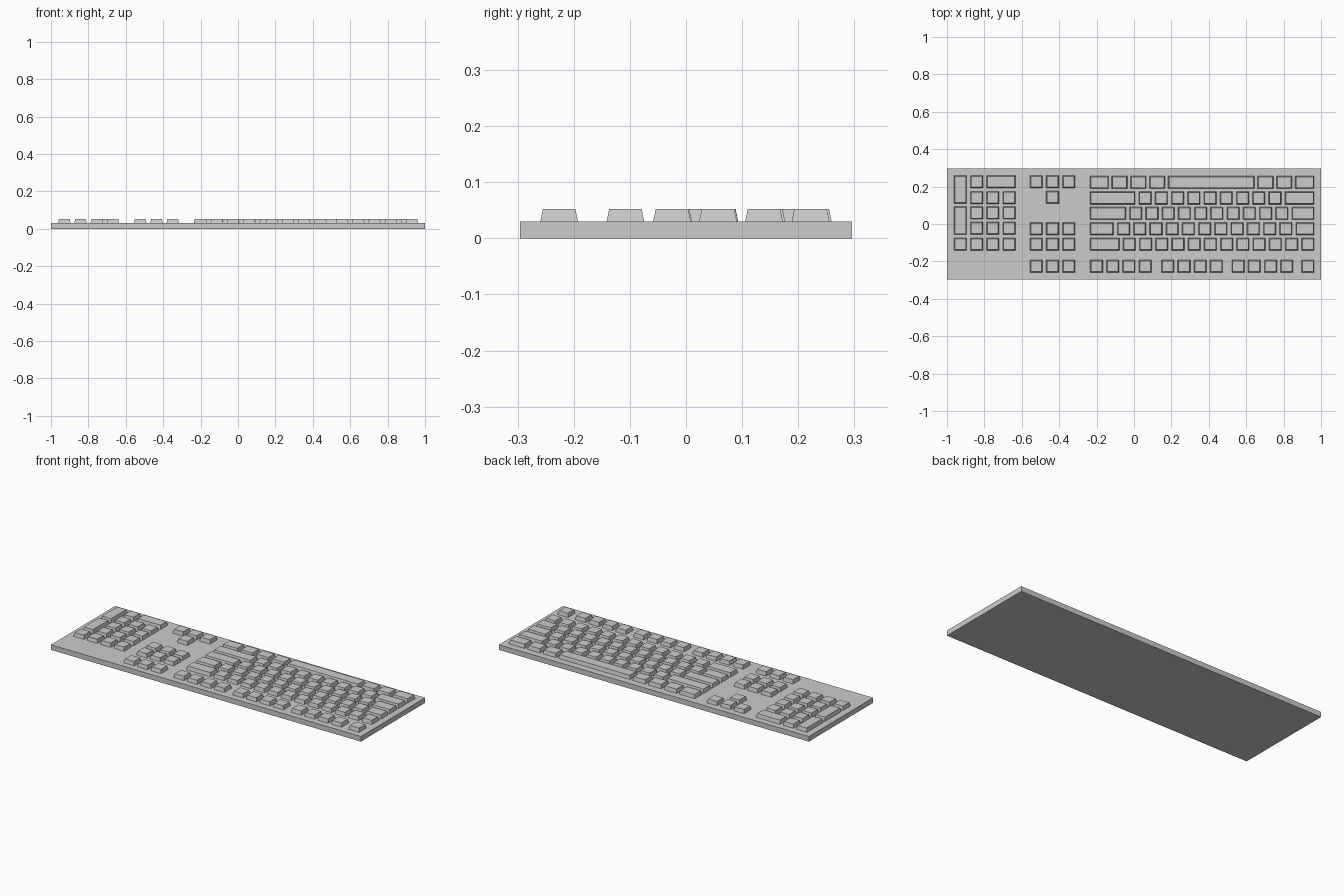
import bpy, bmesh

if "Cube" in bpy.data.objects:
    bpy.data.objects.remove(bpy.data.objects["Cube"])

BASE_TOP, KEY_TOP = 0.03, 0.052
U, W = 0.0868, 0.067          # key pitch, single key width
GAP = U - W
INSET = 0.0045
ROW = [-0.226, -0.108, -0.025, 0.057, 0.139, 0.222]   # key row centres in y


def frustum(bm, x0, x1, y0, y1, z0, z1, inset):
    low = [bm.verts.new(p) for p in ((x0, y0, z0), (x1, y0, z0), (x1, y1, z0), (x0, y1, z0))]
    i = inset
    top = [bm.verts.new(p) for p in ((x0 + i, y0 + i, z1), (x1 - i, y0 + i, z1),
                                     (x1 - i, y1 - i, z1), (x0 + i, y1 - i, z1))]
    bm.faces.new(low[::-1])
    bm.faces.new(top)
    for k in range(4):
        n = (k + 1) % 4
        bm.faces.new((low[k], low[n], top[n], top[k]))


def finish(name, bm):
    mesh = bpy.data.meshes.new(name)
    bm.to_mesh(mesh)
    bm.free()
    bpy.context.collection.objects.link(bpy.data.objects.new(name, mesh))


def key_group(name, keys):
    """keys: (left x, centre y, width, depth)"""
    bm = bmesh.new()
    for x, y, w, d in keys:
        frustum(bm, x, x + w, y - d / 2, y + d / 2, BASE_TOP, KEY_TOP, INSET)
    finish(name, bm)


def run(x, y, n):
    return [(x + i * U, y, W, W) for i in range(n)]


# Flat base plate
bm = bmesh.new()
frustum(bm, -1, 1, -0.296, 0.296, 0, BASE_TOP, 0)
finish("base_plate", bm)

# Function row: three blocks of four plus a corner key
key_group("function_keys", run(-0.234, ROW[0], 4) + run(0.147, ROW[0], 4)
          + run(0.523, ROW[0], 4) + run(0.896, ROW[0], 1))

# Main rows: wide key, singles, then a key filling to the right edge
LEFT, RIGHT = -0.235, 0.963
for name, y, first, count in (("number_row", ROW[1], -0.0587, 12),
                              ("upper_letter_row", ROW[2], -0.0895, 11),
                              ("home_letter_row", ROW[3], -0.024, 10),
                              ("lower_letter_row", ROW[4], 0.026, 9)):
    keys = [(LEFT, y, first - GAP - LEFT, W)] + run(first, y, count)
    end = first + count * U
    if RIGHT - end > W / 2:
        keys.append((end, y, RIGHT - end, W))
    key_group(name, keys)

# Space bar row
spans = [(-0.235, -0.135), (-0.119, -0.036), (-0.019, 0.065), (0.083, 0.166),
         (0.183, 0.644), (0.661, 0.745), (0.763, 0.844), (0.862, 0.963)]
key_group("space_bar_row", [(a, ROW[5], b - a, W) for a, b in spans])

# Navigation block and arrow keys
NX, DY = -0.556, 0.004
key_group("navigation_keys", [k for r in (0, 1, 2) for k in run(NX, ROW[r], 3)])
key_group("arrow_keys", run(NX + U, ROW[4] + DY, 1) + run(NX, ROW[5] + DY, 3))

# Number pad with two tall keys and one wide key
PX = -0.962
pad = run(PX, ROW[1], 4)
for r in (2, 3, 4):
    pad += run(PX + U, ROW[r] + DY / 2, 3)
pad += run(PX + U, ROW[5] + DY, 1)
pad.append((PX + 2 * U, ROW[5] + DY, U + W, W))
TALL = 0.083 + W
pad.append((PX, (ROW[2] + ROW[3]) / 2 + DY / 2, W, TALL))
pad.append((PX, (ROW[4] + ROW[5]) / 2 + DY, W, TALL))
key_group("number_pad", pad)
